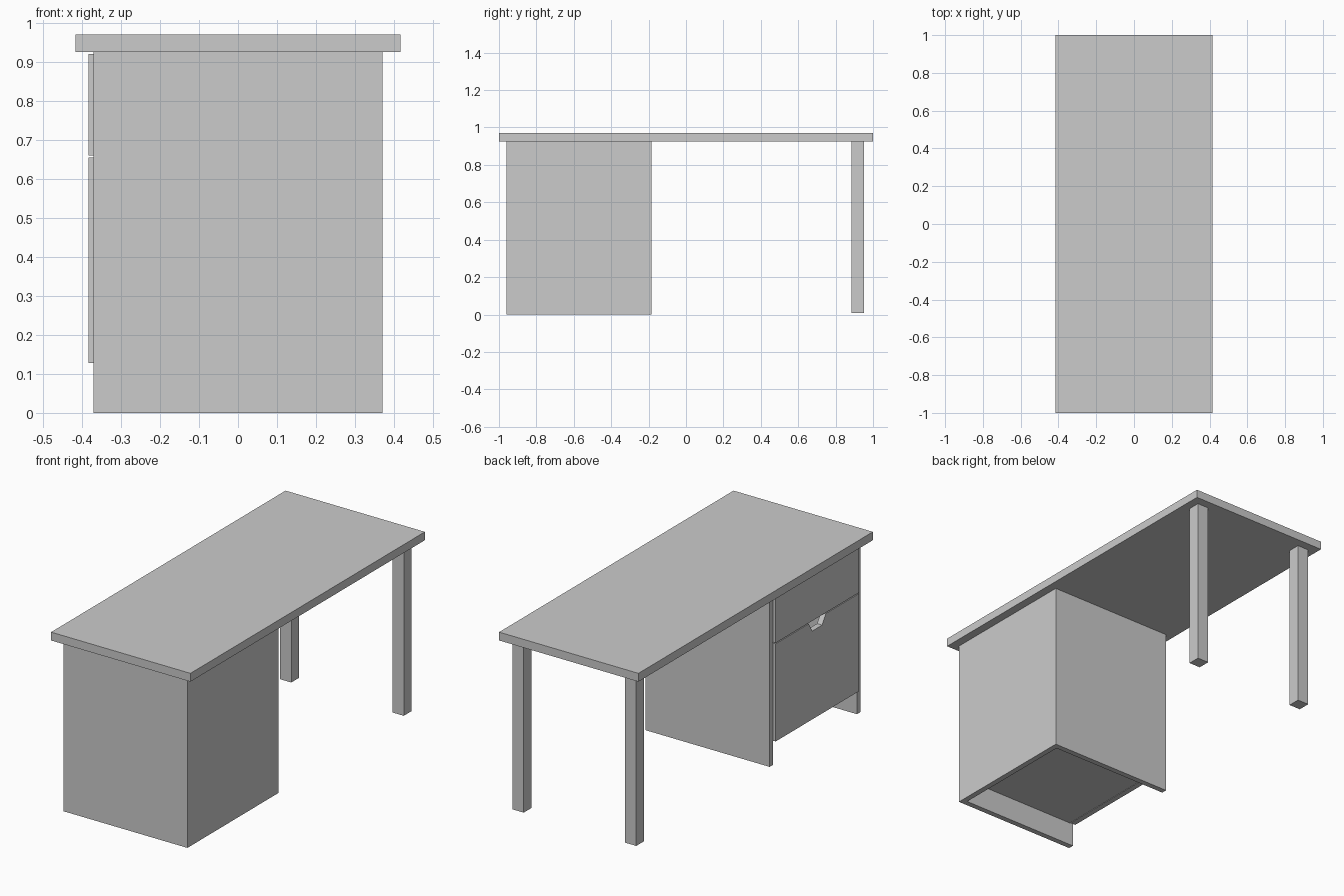
import bpy
import bmesh

if "Cube" in bpy.data.objects:
    bpy.data.objects.remove(bpy.data.objects["Cube"])


def box(name, x, y, z):
    """Box from (min, max) ranges on each axis."""
    bm = bmesh.new()
    bmesh.ops.create_cube(bm, size=1)
    for v in bm.verts:
        for i, (lo, hi) in enumerate((x, y, z)):
            v.co[i] = lo if v.co[i] < 0 else hi
    return finish(name, bm)


def panel(name, profile, x0, x1):
    """Extrude a (y, z) outline along x."""
    bm = bmesh.new()
    face = bm.faces.new([bm.verts.new((x0, y, z)) for y, z in profile])
    ext = bmesh.ops.extrude_face_region(bm, geom=[face])
    for v in ext["geom"]:
        if isinstance(v, bmesh.types.BMVert):
            v.co.x = x1
    bmesh.ops.recalc_face_normals(bm, faces=bm.faces)
    return finish(name, bm)


def finish(name, bm):
    mesh = bpy.data.meshes.new(name)
    bm.to_mesh(mesh)
    bm.free()
    obj = bpy.data.objects.new(name, mesh)
    bpy.context.collection.objects.link(obj)
    return obj


TOP = 0.925          # underside of the desktop
DEPTH = 0.37         # half depth of cabinet and legs
Y0, Y1 = -0.96, -0.185
T = 0.03             # board thickness
GAP = 0.003

# Desktop
box("desktop", (-0.416, 0.416), (-1, 1), (TOP, 0.97))

# Pair of legs
for label, x in (("left_leg", -DEPTH), ("right_leg", DEPTH - 0.068)):
    box(label, (x, x + 0.068), (0.886, 0.953), (0.008, TOP))

# Cabinet carcass, open below the floor board and on the drawer side
box("cabinet_outer_side", (-DEPTH, DEPTH), (Y0, Y0 + T), (0, TOP))
box("cabinet_inner_side", (-DEPTH, DEPTH), (Y1 - T, Y1), (0, TOP))
box("cabinet_back", (DEPTH - T, DEPTH), (Y0 + T, Y1 - T), (0, TOP))
box("cabinet_floor", (-DEPTH + 0.02, DEPTH - T), (Y0 + T, Y1 - T), (0.128, 0.158))

# Drawer front and door, the door with a finger notch in its top edge
a, b = Y0 + T + GAP, Y1 - T - GAP
mid = (a + b) / 2
front, rear = -0.383, -0.353
box("drawer_front", (front, rear), (a, b), (0.66, 0.92))
zt = 0.655
panel("cabinet_door", [
    (a, 0.128), (b, 0.128), (b, zt),
    (mid + 0.073, zt), (mid + 0.042, zt - 0.05),
    (mid - 0.042, zt - 0.05), (mid - 0.073, zt), (a, zt)], front, rear)
